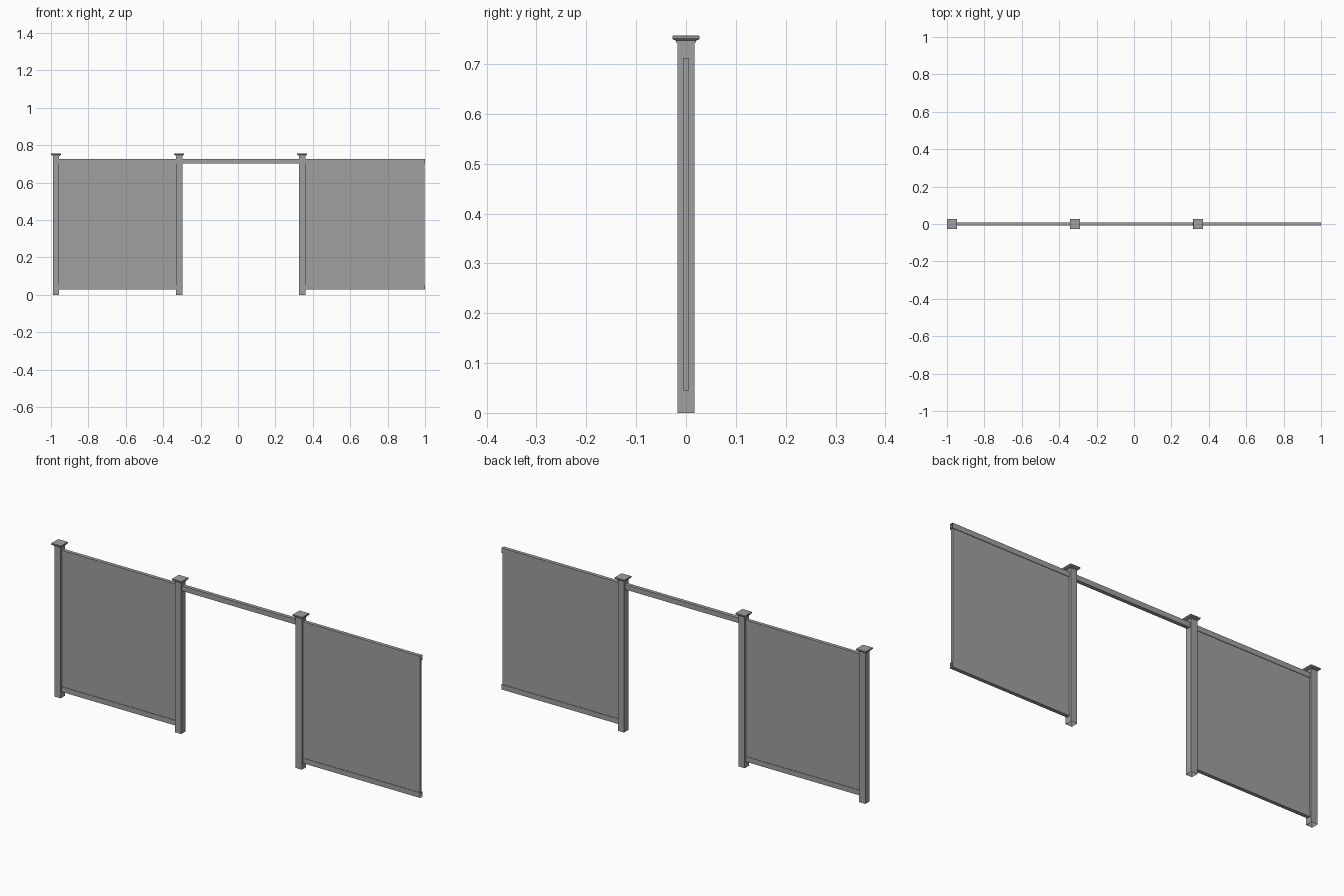
import bpy, bmesh

if "Cube" in bpy.data.objects:
    bpy.data.objects.remove(bpy.data.objects["Cube"])

grey = bpy.data.materials.new("vinyl_grey")
grey.diffuse_color = (0.35, 0.35, 0.35, 1)
grey.use_nodes = True
grey.node_tree.nodes["Principled BSDF"].inputs["Base Color"].default_value = grey.diffuse_color

POST_X = (-0.973, -0.315, 0.343)
HALF = 0.017            # half width of a post
END = 1.0               # free end of the fence


def finish(name, bm):
    bmesh.ops.recalc_face_normals(bm, faces=bm.faces)
    me = bpy.data.meshes.new(name)
    bm.to_mesh(me)
    bm.free()
    me.materials.append(grey)
    ob = bpy.data.objects.new(name, me)
    bpy.context.collection.objects.link(ob)
    return ob


def box(name, x, y, z, open_axis=None, open_signs=()):
    """Box between (min, max) pairs; chosen end faces are left open."""
    bm = bmesh.new()
    bmesh.ops.create_cube(bm, size=1)
    for v in bm.verts:
        for i, (lo, hi) in enumerate((x, y, z)):
            v.co[i] = lo if v.co[i] < 0 else hi
    bmesh.ops.recalc_face_normals(bm, faces=bm.faces)
    bm.normal_update()
    if open_axis is not None:
        ends = [f for f in bm.faces
                if any(f.normal[open_axis] * s > 0.9 for s in open_signs)]
        bmesh.ops.delete(bm, geom=ends, context='FACES')
    return finish(name, bm)


def cap(name, cx):
    """Square cap built from stacked (half width, height) rings."""
    bm = bmesh.new()
    rings = []
    for r, z in ((0.0175, 0.743), (0.020, 0.743), (0.020, 0.747),
                 (0.0255, 0.749), (0.027, 0.751), (0.027, 0.756),
                 (0.026, 0.757)):
        rings.append([bm.verts.new((cx + sx * r, sy * r, z))
                      for sx, sy in ((-1, -1), (1, -1), (1, 1), (-1, 1))])
    for a, b in zip(rings, rings[1:]):
        for i in range(4):
            j = (i + 1) % 4
            bm.faces.new((a[i], a[j], b[j], b[i]))
    bm.faces.new(rings[-1])
    finish(name, bm)


def rail(name, x0, x1, z0, z1):
    box(name, (x0, x1), (-0.009, 0.009), (z0, z1), 0, (-1, 1))


# Hollow posts with caps
for n, cx in enumerate(POST_X, 1):
    box(f"post_{n}", (cx - HALF, cx + HALF), (-HALF, HALF), (0, 0.747), 2, (-1,))
    cap(f"post_cap_{n}", cx)

# Bays: the middle one is an open gateway with only a top rail
bays = (("left", POST_X[0], POST_X[1], True),
        ("gateway", POST_X[1], POST_X[2], False),
        ("right", POST_X[2], END + HALF, True))
for name, a, b, filled in bays:
    x0, x1 = a + HALF, b - HALF
    rail(f"{name}_top_rail", x0, x1, 0.702, 0.727)
    if filled:
        rail(f"{name}_bottom_rail", x0, x1, 0.029, 0.054)
        edge = x1 - 0.004 if name == "right" else x1
        box(f"{name}_panel", (x0, edge), (-0.0065, 0.0065), (0.045, 0.712))
